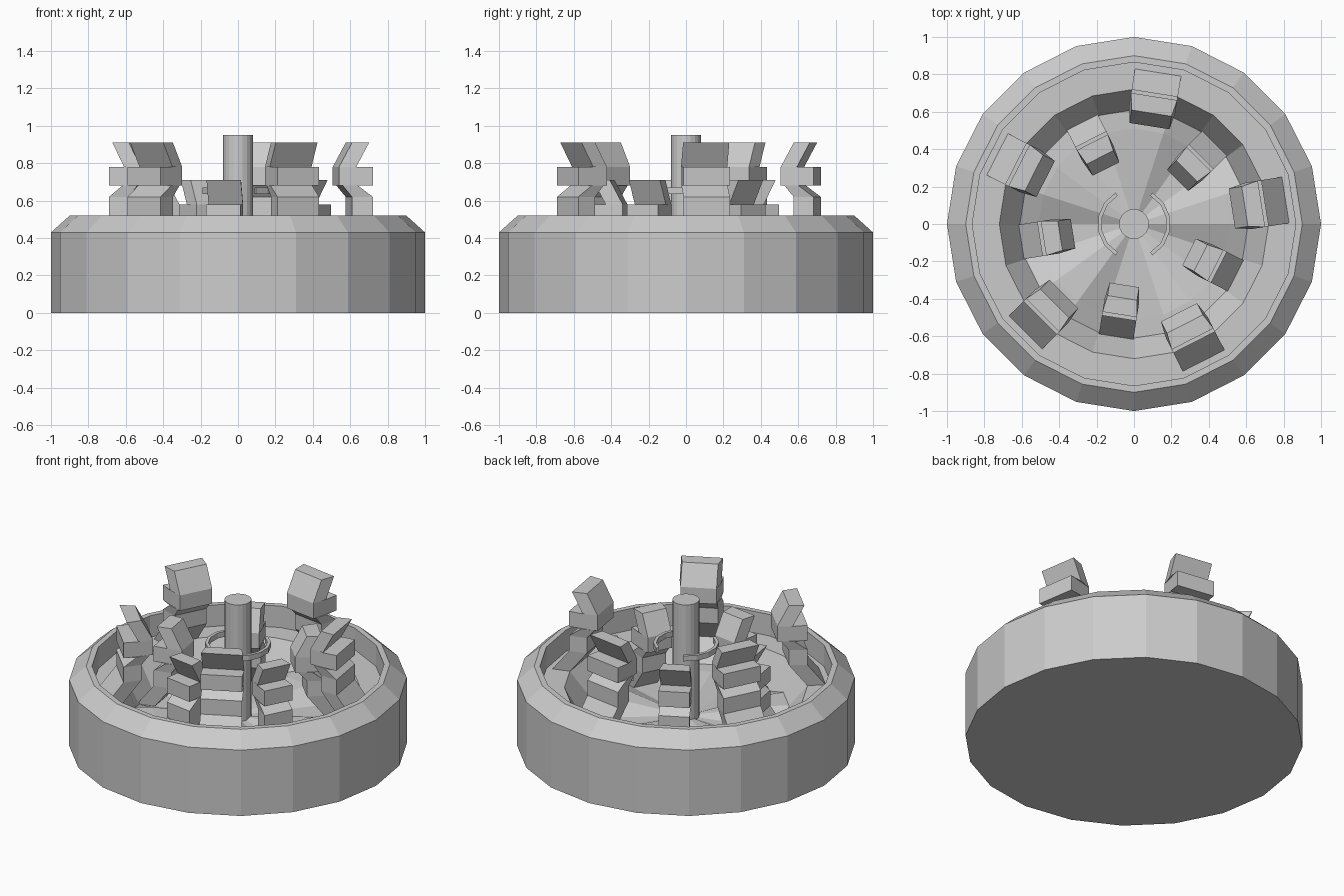
import bpy, bmesh
from math import cos, sin, radians

SIDES = 20
STEP = 360 / SIDES

if "Cube" in bpy.data.objects:
    bpy.data.objects.remove(bpy.data.objects["Cube"])


def polar(r, deg, z):
    return (r * cos(radians(deg)), r * sin(radians(deg)), z)


def finish(bm, name):
    bmesh.ops.recalc_face_normals(bm, faces=bm.faces)
    mesh = bpy.data.meshes.new(name)
    bm.to_mesh(mesh)
    bm.free()
    obj = bpy.data.objects.new(name, mesh)
    bpy.context.collection.objects.link(obj)
    return obj


def bridge(bm, a, b):
    n = len(a)
    for i in range(n):
        j = (i + 1) % n
        bm.faces.new((a[i], a[j], b[j], b[i]))


def loft(name, sections):
    """Join a stack of closed loops and cap both ends."""
    bm = bmesh.new()
    loops = [[bm.verts.new(p) for p in s] for s in sections]
    for a, b in zip(loops, loops[1:]):
        bridge(bm, a, b)
    bm.faces.new(loops[0])
    bm.faces.new(loops[-1])
    return finish(bm, name)


# Round tub: outer wall, bevelled rim, ledge and a floor of tilted wedges
# Each ring is radius, height at the tall blades, height at the short blades
rings = [(1, 0, 0), (1, .43, .43), (.9, .52, .52), (.865, .52, .52),
         (.865, .38, .38), (.72, .38, .38), (.61, .25, .18), (.51, .25, .18)]
bm = bmesh.new()
loops = []
for r, z_tall, z_short in rings:
    loops.append([bm.verts.new(polar(r, i * STEP, z_tall if i % 4 < 2 else z_short))
                  for i in range(SIDES)])
for a, b in zip(loops, loops[1:]):
    bridge(bm, a, b)
bm.faces.new(loops[0])
hub = bm.verts.new((0, 0, .19))
for i in range(SIDES):
    bm.faces.new((loops[-1][i], loops[-1][(i + 1) % SIDES], hub))
finish(bm, "tub")

# Blade sections: inner radius, outer radius, height
blade = [(.71, .82, .38), (.60, .71, .52), (.60, .71, .62), (.55, .63, .68),
         (.53, .71, .68), (.53, .71, .78), (.53, .62, .78), (.60, .69, .91)]


def add_blade(name, deg, dr, dz, w_in, w_out):
    sections = [[(r0 - dr, -w_in, z - dz), (r1 - dr, -w_out, z - dz),
                 (r1 - dr, w_out, z - dz), (r0 - dr, w_in, z - dz)]
                for r0, r1, z in blade]
    obj = loft(name, sections)
    obj.rotation_euler.z = radians(deg)


# Five tall outer blades and five short inner blades
for k in range(5):
    add_blade(f"tall_blade_{k + 1}", 9 + 72 * k, 0, 0, .108, .125)
    add_blade(f"short_blade_{k + 1}", 45 + 72 * k, .2, .2, .08, .093)

# Central post
loft("center_post", [[polar(.08, i * STEP, z) for i in range(SIDES)] for z in (.15, .95)])

# Pair of curved brackets around the post
for name, start in (("left_bracket", 0), ("right_bracket", 180)):
    loft(name, [[polar(.175, start + a, .635), polar(.195, start + a, .635),
                 polar(.195, start + a, .67), polar(.175, start + a, .67)]
                for a in (-60, -36, -12, 12, 36, 60)])
